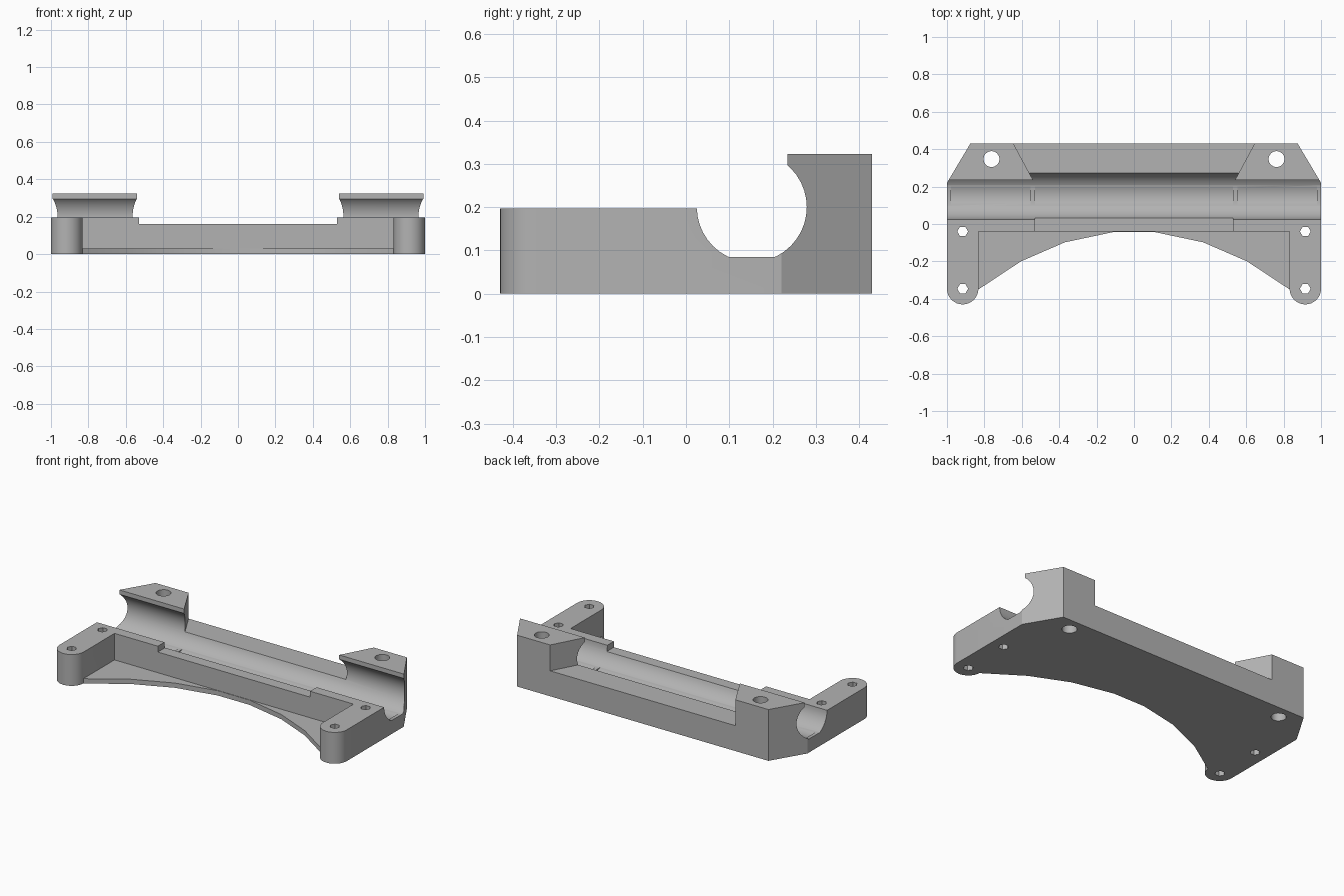
import bpy
from math import sin, cos, pi

cube = bpy.data.objects.get("Cube")
if cube:
    bpy.data.objects.remove(cube, do_unlink=True)

grey = bpy.data.materials.new("plain grey")
grey.use_nodes = True
COLOR = (0.45, 0.45, 0.45, 1)
grey.diffuse_color = COLOR
grey.node_tree.nodes["Principled BSDF"].inputs["Base Color"].default_value = COLOR

END, TOP, LOW, MID, WEB = 1.0, 0.323, 0.197, 0.16, 0.03
ROD_Y, ROD_Z, ROD_R = 0.152, 0.2, 0.127
ARM_X, ARM_Y, ARM_R = 0.916, -0.346, 0.084


def prism(name, outline, z0, z1):
    """Upright prism over a counter-clockwise plan outline."""
    n = len(outline)
    verts = [(x, y, z) for z in (z0, z1) for x, y in outline]
    faces = [tuple(reversed(range(n))), tuple(range(n, 2 * n))]
    faces += [(i, (i + 1) % n, n + (i + 1) % n, n + i) for i in range(n)]
    mesh = bpy.data.meshes.new(name)
    mesh.from_pydata(verts, [], faces)
    ob = bpy.data.objects.new(name, mesh)
    bpy.context.collection.objects.link(ob)
    return ob


def box(name, x0, x1, y0, y1, z0, z1):
    return prism(name, [(x0, y0), (x1, y0), (x1, y1), (x0, y1)], z0, z1)


def disc(x, y, r, n):
    return [(x + r * cos(2 * pi * i / n), y + r * sin(2 * pi * i / n)) for i in range(n)]


def mirrored(half):
    """Complete a right-hand chain of points with its mirror image."""
    return half + [(-x, y) for x, y in reversed(half)]


def combine(target, tool, operation="DIFFERENCE"):
    mod = target.modifiers.new(tool.name, "BOOLEAN")
    mod.operation, mod.object, mod.solver = operation, tool, "EXACT"
    bpy.context.view_layer.objects.active = target
    bpy.ops.object.modifier_apply(modifier=mod.name)
    bpy.data.objects.remove(tool, do_unlink=True)


# Full plan: arched front edge, rounded arm tips, chamfered back corners
arch = [(0.11, -0.043), (0.37, -0.098), (0.605, -0.2), (ARM_X - ARM_R, -0.36 + 0.01)]
tip = [(ARM_X + ARM_R * cos(a), ARM_Y + ARM_R * sin(a))
       for a in [pi + pi * i / 16 for i in range(1, 17)]]
back = [(END, 0.22), (0.875, 0.43)]
body = prism("bracket_body", mirrored(arch + tip + back), 0, TOP)

# Lower the front, leaving the tall back posts
combine(body, box("front_cut", -2, 2, -1, 0.235, LOW, 1))

# Lower the middle, flaring out between the posts
flare = [(0.53, -1), (0.53, 0.235), (0.54, 0.235), (0.65, 0.44)]
combine(body, prism("middle_cut", mirrored(flare), MID, 1))

# Recess between the arms, leaving a thin web
web_x = ARM_X - ARM_R
combine(body, box("web_cut", -web_x, web_x, -1, -0.04, WEB, 1))

# Round channel along the whole length
channel = prism("channel_cut", disc(0, 0, ROD_R, 40), -1.2, 1.2)
channel.rotation_euler = (0, pi / 2, 0)
channel.location = (0, ROD_Y, ROD_Z)
bpy.context.view_layer.update()
combine(body, channel)

# Low stop ridges at both ends of each channel seat
for side in (-1, 1):
    for a, b in ((0.53, 0.553), (0.978, END)):
        x0, x1 = sorted((side * a, side * b))
        combine(body, box("stop_ridge", x0, x1, 0.09, 0.214, 0.05, 0.085), "UNION")

# Bolt holes through the posts and arms
for side in (-1, 1):
    for x, y, r, n in ((0.762, 0.347, 0.043, 16), (ARM_X, -0.04, 0.029, 6),
                       (ARM_X, ARM_Y, 0.029, 6)):
        combine(body, prism("hole_cut", disc(side * x, y, r, n), -1, 1))

# One colour, smooth curves with sharp edges kept
body.data.materials.clear()
body.data.materials.append(grey)
for face in body.data.polygons:
    face.material_index = 0
bpy.ops.object.select_all(action="DESELECT")
body.select_set(True)
bpy.context.view_layer.objects.active = body
bpy.ops.object.shade_smooth_by_angle(angle=pi / 6)
